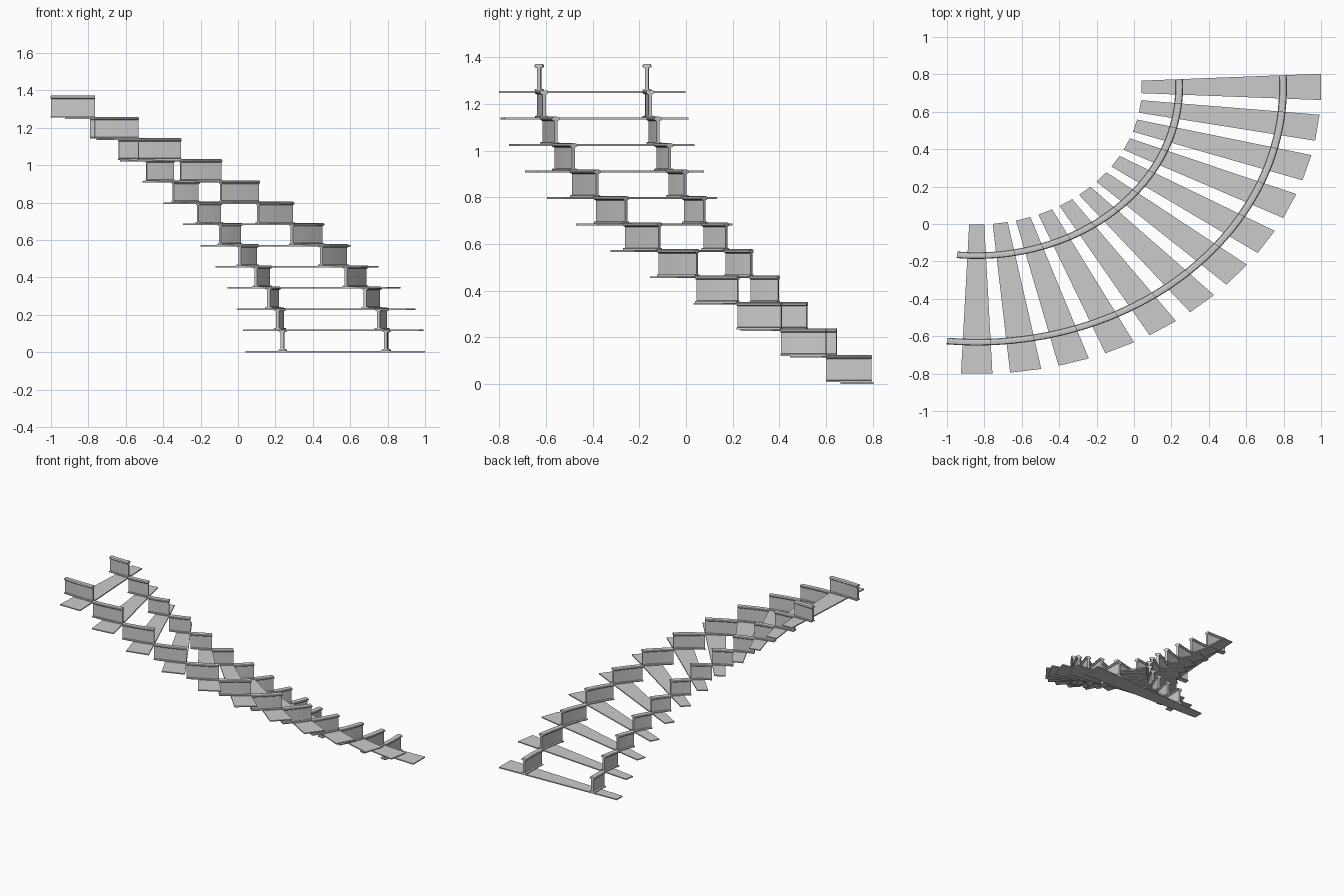
import bpy, bmesh
from math import sin, cos, radians, pi

if "Cube" in bpy.data.objects:
    bpy.data.objects.remove(bpy.data.objects["Cube"])

STEPS = 12
PITCH = radians(90 / 11)      # turn per step
RISE = 0.1134
HALF = radians(2.62)          # half angle of a tread
CX, CY, SX = -0.841, 0.733, 1.2   # stair centre and stretch in x


def place(r, a, z):
    return (CX + SX * r * cos(a), CY + r * sin(a), z)


def make(name, bm, smooth=False):
    bmesh.ops.recalc_face_normals(bm, faces=bm.faces)
    me = bpy.data.meshes.new(name)
    bm.to_mesh(me)
    bm.free()
    ob = bpy.data.objects.new(name, me)
    bpy.context.collection.objects.link(ob)
    if smooth:
        bpy.ops.object.select_all(action='DESELECT')
        ob.select_set(True)
        bpy.context.view_layer.objects.active = ob
        bpy.ops.object.shade_smooth_by_angle(angle=radians(35))
    return ob


def sweep(name, profile, angles, z0, smooth=False):
    """Sweep a closed (radius, height) profile around the stair centre."""
    bm = bmesh.new()
    rings = [[bm.verts.new(place(r, a, z0 + z)) for r, z in profile] for a in angles]
    n = len(profile)
    for p, q in zip(rings, rings[1:]):
        for i in range(n):
            j = (i + 1) % n
            bm.faces.new((p[i], p[j], q[j], q[i]))
    bm.faces.new(rings[0])
    bm.faces.new(rings[-1][::-1])
    return make(name, bm, smooth)


# I-shaped stringer section: flat foot, thin web, rounded cap
THICK = 0.008
half_section = [(0.0175, THICK), (0.0175, 0.015), (0.007, 0.017), (0.007, 0.107),
                (0.014, 0.109), (0.0175, 0.113), (0.0175, 0.118),
                (0.014, 0.123), (0.007, 0.125)]
section = half_section + [(-x, z) for x, z in reversed(half_section)]

tread_profile = [(0.736, 0), (1.535, 0), (1.535, THICK), (0.736, THICK)]

for k in range(STEPS):
    mid, z = -k * PITCH, k * RISE
    # wedge tread
    sweep(f"tread_{k + 1}", tread_profile, [mid + HALF, mid - HALF], z)
    # one curved beam piece on each side, from this tread up to the next
    angles = [mid + HALF - PITCH * i / 4 for i in range(5)]
    for side, radius in (("inner", 0.902), ("outer", 1.365)):
        sweep(f"{side}_stringer_{k + 1}", [(radius + x, h) for x, h in section],
              angles, z, True)
